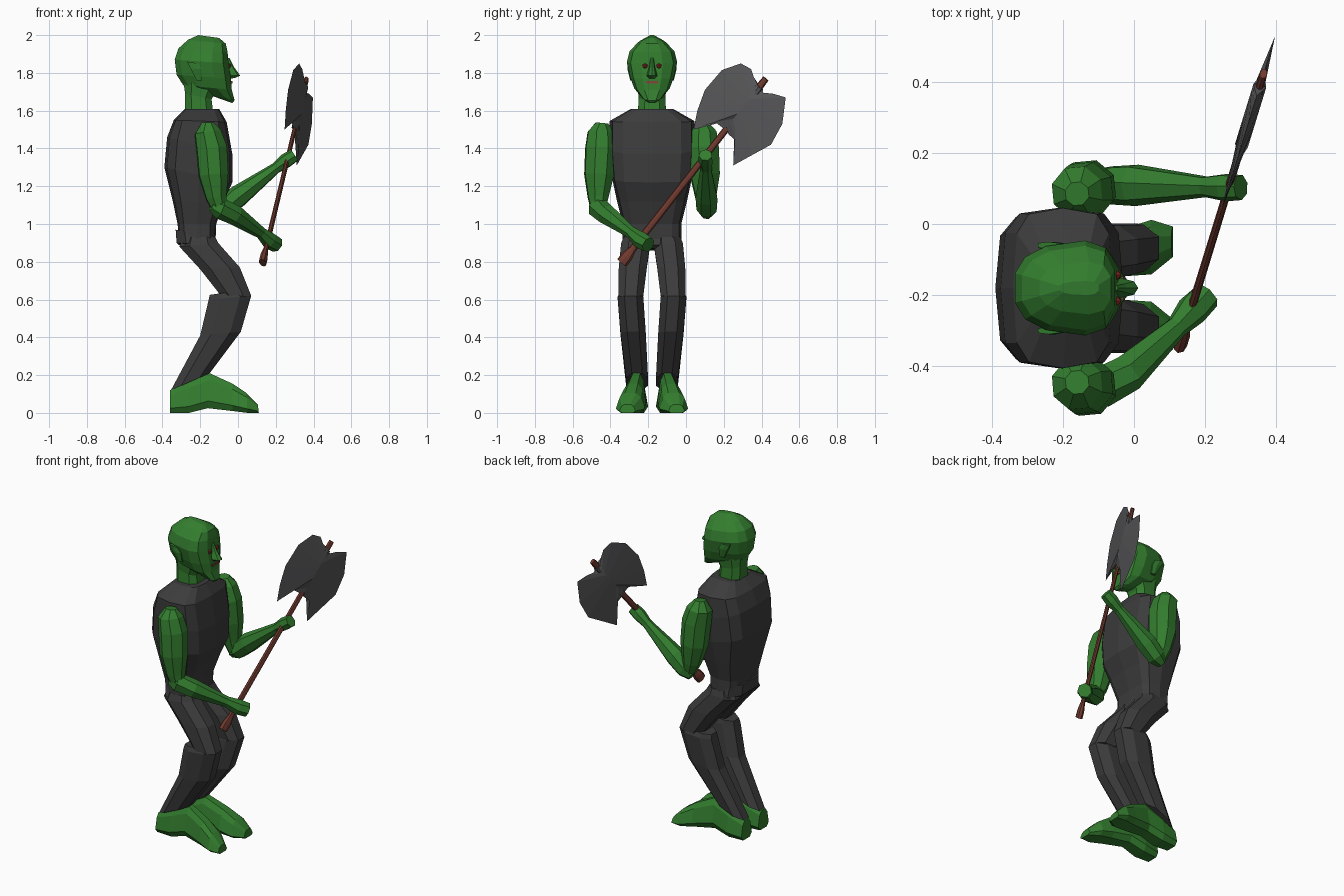
import bpy, bmesh, math
from mathutils import Vector

if "Cube" in bpy.data.objects:
    bpy.data.objects.remove(bpy.data.objects["Cube"])

MID = -0.18  # symmetry plane of the body


def mat(name, rgb):
    m = bpy.data.materials.new(name)
    m.diffuse_color = (*rgb, 1)
    m.use_nodes = True
    m.node_tree.nodes["Principled BSDF"].inputs["Base Color"].default_value = m.diffuse_color
    return m


GREEN = mat("green skin", (0.033, 0.205, 0.028))
CLOTH = mat("dark cloth", (0.045, 0.045, 0.045))
STEEL = mat("grey steel", (0.095, 0.095, 0.1))
WOOD = mat("red brown wood", (0.17, 0.045, 0.03))
RED = mat("red eyes", (0.28, 0.02, 0.02))
LIP = mat("lips", (0.22, 0.06, 0.04))


def finish(name, bm, m):
    bmesh.ops.recalc_face_normals(bm, faces=bm.faces)
    me = bpy.data.meshes.new(name)
    bm.to_mesh(me)
    bm.free()
    me.materials.append(m)
    ob = bpy.data.objects.new(name, me)
    bpy.context.collection.objects.link(ob)
    return ob


def skin(name, rings, m):
    """Join rings of points into a closed flat-faced solid."""
    bm = bmesh.new()
    vs = [[bm.verts.new(p) for p in r] for r in rings]
    n = len(vs[0])
    for a, b in zip(vs, vs[1:]):
        for i in range(n):
            j = (i + 1) % n
            bm.faces.new((a[i], a[j], b[j], b[i]))
    bm.faces.new(vs[0])
    bm.faces.new(vs[-1])
    return finish(name, bm, m)


def body(name, rows, m, n=8, p=0.7, phase=0.5, t0=1.0, t1=1.0):
    """Rows: back x, back z, front x, front z, centre y, half width.
    t0 and t1 scale the width at the back and front of each ring."""
    def pw(v):
        return math.copysign(abs(v) ** p, v) if abs(v) > 1e-6 else 0.0
    ang = [(i + phase) * math.tau / n for i in range(n)]
    cs = [(pw(math.cos(a)), pw(math.sin(a))) for a in ang]
    mc, ms = max(c for c, s in cs), max(s for c, s in cs)
    cs = [(c / mc, s / ms * (t0 + (t1 - t0) * (c / mc + 1) / 2)) for c, s in cs]
    rings = []
    for x0, z0, x1, z1, y, w in rows:
        rings.append([((x0 + x1) / 2 + (x1 - x0) / 2 * c, y + w * s,
                       (z0 + z1) / 2 + (z1 - z0) / 2 * c) for c, s in cs])
    return skin(name, rings, m)


def limb(name, rows, m, n=7, squash=0.0):
    """Rows: x, y, z, radius along a bent path; squash flattens it in the axe plane."""
    pts = [Vector(r[:3]) for r in rows]
    flat = Vector((1, -.307, 0)).normalized()
    rings = []
    for i, r in enumerate(rows):
        d = (pts[min(i + 1, len(pts) - 1)] - pts[max(i - 1, 0)]).normalized()
        u = d.cross(Vector((0.3, 1, 0.1))).normalized()
        v = d.cross(u)
        ring = []
        for k in range(n):
            a = k * math.tau / n
            off = r[3] * (u * math.cos(a) + v * math.sin(a))
            ring.append(pts[i] + off - flat * off.dot(flat) * squash)
        rings.append(ring)
    return skin(name, rings, m)


# Torso, pelvis, neck
body("torso", [(-.31, .89, -.12, .89, MID, .155), (-.32, 1.0, -.115, 1.0, MID, .155),
               (-.345, 1.12, -.075, 1.12, MID, .185), (-.39, 1.3, -.03, 1.22, MID, .215),
               (-.375, 1.46, -.03, 1.37, MID, .227), (-.34, 1.55, -.06, 1.54, MID, .225),
               (-.28, 1.61, -.1, 1.61, MID, .11)], CLOTH, 12, 0.55, 0)
body("pelvis", [(-.28, .86, -.13, .87, MID, .1), (-.325, .9, -.11, .89, MID, .155),
                (-.33, .97, -.12, .92, MID, .145)], CLOTH)
body("neck", [(-.28, 1.58, -.13, 1.58, MID, .075), (-.28, 1.69, -.14, 1.66, MID, .07),
              (-.29, 1.76, -.1, 1.74, MID, .08)], GREEN)

# Head with chin, nose, ears, eyes and mouth
body("head", [(-.12, 1.672, -.03, 1.64, MID, .025), (-.17, 1.69, -.018, 1.655, MID, .05),
              (-.29, 1.735, -.033, 1.71, MID, .095), (-.325, 1.79, -.038, 1.77, MID, .117),
              (-.335, 1.87, -.05, 1.85, MID, .135), (-.315, 1.93, -.055, 1.91, MID, .12),
              (-.265, 1.975, -.065, 1.955, MID, .075), (-.21, 2.0, -.1, 1.985, MID, .02)],
     GREEN, 12, 0.72, 0.5, 0.78, 1.08)
body("nose", [(-.07, 1.875, -.045, 1.88, MID, .01), (-.06, 1.83, -.02, 1.83, MID, .016),
              (-.05, 1.785, .012, 1.785, MID, .026), (-.05, 1.77, -.02, 1.772, MID, .016)],
     GREEN, 6, 0.7, 0, 1.2, 0.6)
bm = bmesh.new()
bmesh.ops.create_cube(bm, size=1)
for v in bm.verts:
    v.co = Vector((v.co.x * .009 - .034, v.co.y * .066 + MID, v.co.z * .012 + 1.75))
finish("mouth", bm, LIP)

for side, label in ((-1, "right"), (1, "left")):
    def y(d):
        return MID + side * d

    bm = bmesh.new()
    bmesh.ops.create_icosphere(bm, subdivisions=1, radius=.015)
    bmesh.ops.translate(bm, verts=bm.verts, vec=(-.05, y(.037), 1.836))
    finish(label + "_eye", bm, RED)
    body(label + "_ear", [(-.22, 1.76, -.19, 1.76, y(.105), .01), (-.25, 1.82, -.19, 1.82, y(.115), .015),
                          (-.27, 1.86, -.21, 1.85, y(.12), .01)], GREEN, 6)
    # Thigh and shin, with a step behind the knee
    body(label + "_thigh", [(-.29, .93, -.12, .93, y(.082), .07), (-.31, .88, -.105, .9, y(.087), .077),
                            (-.2, .76, .01, .77, y(.102), .074), (-.09, .62, .07, .62, y(.112), .066)],
         CLOTH, 8, 0.85)
    body(label + "_shin", [(-.15, .625, .03, .65, y(.112), .058), (-.155, .6, .07, .62, y(.114), .068),
                           (-.2, .41, .015, .43, y(.1), .067),
                           (-.355, .12, -.15, .21, y(.079), .058)], CLOTH, 8, 0.85)
    # Bare foot, heel to toe
    body(label + "_foot", [(-.36, 0, -.36, .12, y(.085), .055), (-.26, 0, -.26, .165, y(.083), .065),
                           (-.16, .025, -.15, .21, y(.082), .055), (-.03, .01, -.03, .155, y(.1), .07),
                           (.05, 0, .045, .105, y(.115), .08), (.11, 0, .105, .045, y(.13), .045)],
         GREEN, 8, 0.6, 0.5, 1.05, 0.6)
    # Upper arm
    limb(label + "_upper_arm", [(-.16, y(.265), 1.535, .035), (-.16, y(.27), 1.485, .075),
                                (-.14, y(.272), 1.4, .086), (-.13, y(.28), 1.26, .083),
                                (-.115, y(.285), 1.14, .058), (-.095, y(.285), 1.07, .04)], GREEN, 8)

# Forearms and gripping hands
limb("right_forearm", [(-.14, -.475, 1.10, .035), (-.1, -.465, 1.085, .058), (-.02, -.42, 1.05, .055),
                       (.12, -.29, .955, .032), (.165, -.24, .915, .046), (.205, -.2, .89, .042)], GREEN)
limb("left_forearm", [(-.12, .11, 1.05, .03), (-.075, .11, 1.08, .055), (0, .11, 1.145, .06),
                      (.2, .105, 1.295, .03), (.255, .103, 1.335, .04), (.3, .103, 1.365, .036)], GREEN)


# Axe: everything lies in one upright slanted plane
def plane_x(yy):
    return .13 + .307 * (yy + .34)


def grip(t, r):
    yy = -.335 + .75 * t
    return (plane_x(yy), yy, .8 + .96 * t, r)


limb("axe_handle", [grip(-.005, .032), grip(.03, .032), grip(.07, .02), grip(.95, .017),
                    grip(.97, .02), grip(1.01, .018)], WOOD, 8, 0.4)
limb("axe_socket", [grip(.74, .023), grip(.965, .026)], STEEL, 8, 0.3)

left_edge = [(.36, 1.775), (.345, 1.82), (.29, 1.85), (.19, 1.815), (.1, 1.71), (.06, 1.6),
             (.04, 1.5), (.1, 1.53), (.16, 1.535), (.2, 1.505)]
right_edge = [(.39, 1.735), (.41, 1.695), (.46, 1.69), (.528, 1.67), (.51, 1.53), (.45, 1.42),
              (.35, 1.365), (.25, 1.31), (.285, 1.38), (.265, 1.44), (.225, 1.475)]
for label, edge in (("left", left_edge), ("right", right_edge)):
    bm = bmesh.new()
    rows = []
    for i, (yy, z) in enumerate(edge):
        cx, cy, cz, _ = grip(.965 - .225 * i / (len(edge) - 1), 0)
        rows.append((bm.verts.new((plane_x(yy), yy, z)),
                     bm.verts.new((cx + .018, cy - .005, cz)),
                     bm.verts.new((cx - .018, cy + .005, cz))))
    for a, b in zip(rows, rows[1:]):
        for i in range(3):
            j = (i + 1) % 3
            bm.faces.new((a[i], a[j], b[j], b[i]))
    bm.faces.new(rows[0])
    bm.faces.new(rows[-1])
    finish(label + "_axe_blade", bm, STEEL)
